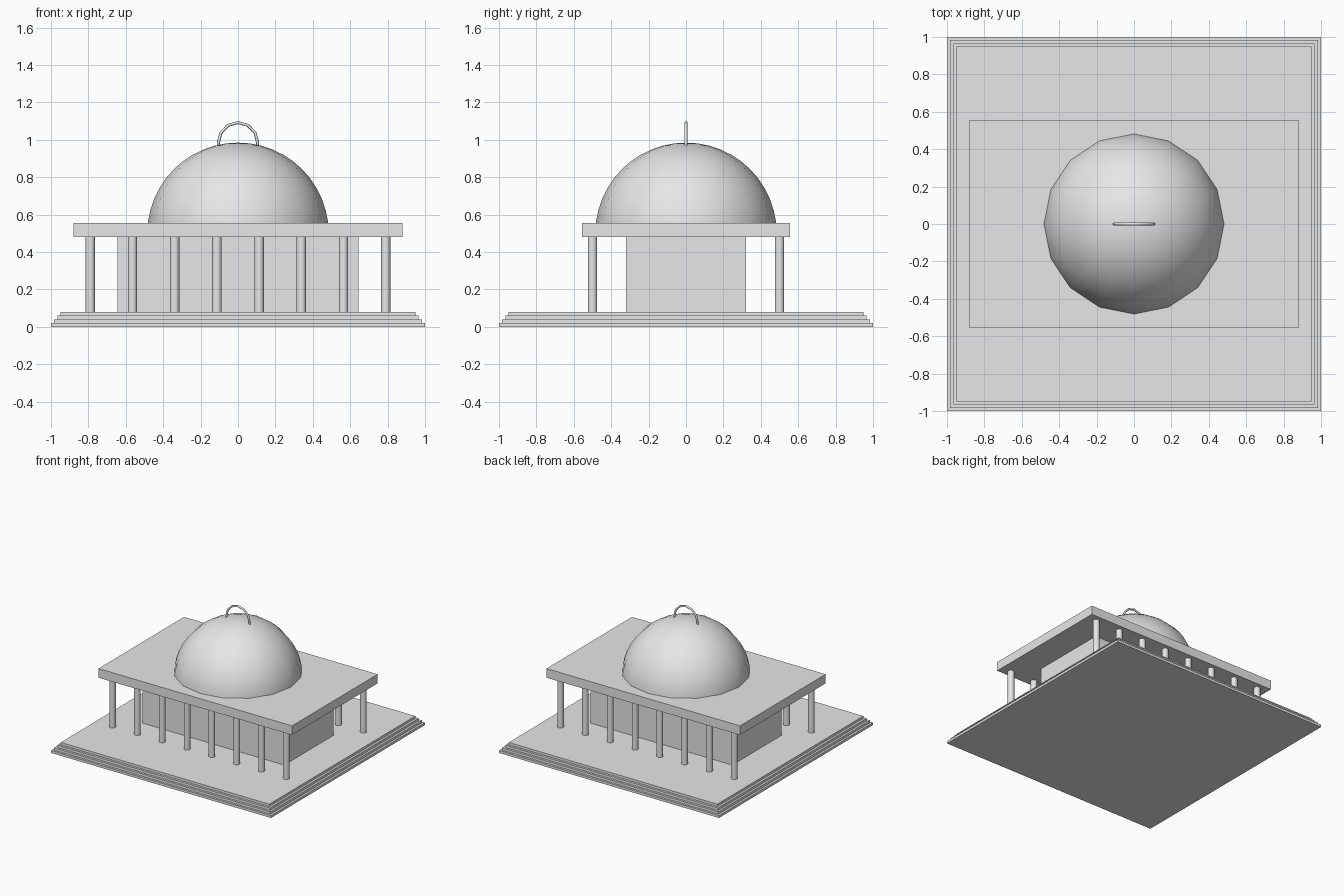
import bpy
import bmesh
from math import sin, cos, pi

cube = bpy.data.objects.get("Cube")
if cube:
    bpy.data.objects.remove(cube, do_unlink=True)

stone = bpy.data.materials.new("light grey stone")
stone.use_nodes = True
GREY = (0.8, 0.8, 0.8, 1)
stone.diffuse_color = GREY
stone.node_tree.nodes["Principled BSDF"].inputs["Base Color"].default_value = GREY


def finish(obj, name, smooth=False):
    obj.name = name
    obj.data.materials.append(stone)
    if smooth:
        bpy.ops.object.select_all(action='DESELECT')
        obj.select_set(True)
        bpy.context.view_layer.objects.active = obj
        bpy.ops.object.shade_smooth_by_angle(angle=pi / 4)
    return obj


def box(name, half_x, half_y, bottom, top):
    bpy.ops.mesh.primitive_cube_add(size=1, location=(0, 0, (bottom + top) / 2))
    obj = bpy.context.object
    obj.scale = (2 * half_x, 2 * half_y, top - bottom)
    bpy.ops.object.transform_apply(location=False, rotation=False, scale=True)
    return finish(obj, name)


# Stepped platform
for i, half in enumerate((1.0, 0.983, 0.966, 0.948)):
    box(f"platform_step_{i + 1}", half, half, i * 0.02, (i + 1) * 0.02)

# Inner hall and flat roof
box("hall_walls", 0.645, 0.32, 0.08, 0.48)
box("roof_slab", 0.88, 0.555, 0.48, 0.555)

# Front and back colonnades
for side, y in (("front", -0.5), ("back", 0.5)):
    for i in range(8):
        x = 0.79 * (2 * i / 7 - 1)
        bpy.ops.mesh.primitive_cylinder_add(
            vertices=16, radius=0.025, depth=0.4, location=(x, y, 0.28))
        finish(bpy.context.object, f"{side}_column_{i + 1}", smooth=True)

# Dome: upper half of a sphere, its rim sunk into the roof
bpy.ops.mesh.primitive_uv_sphere_add(
    segments=16, ring_count=24, radius=0.485, location=(0, 0, 0.5))
dome = bpy.context.object
bm = bmesh.new()
bm.from_mesh(dome.data)
low = [v for v in bm.verts if v.co.z < -0.001]
bmesh.ops.delete(bm, geom=low, context='VERTS')
bm.to_mesh(dome.data)
bm.free()
finish(dome, "dome", smooth=True)

# Arched finial standing on the dome
path = [(0.105, 0.96)]
path += [(0.105 * cos(k * pi / 6), 0.985 + 0.107 * sin(k * pi / 6)) for k in range(7)]
path += [(-0.105, 0.96)]
curve = bpy.data.curves.new("finial_arch", 'CURVE')
curve.dimensions = '3D'
curve.bevel_depth = 0.008
curve.bevel_resolution = 2
curve.use_fill_caps = True
spline = curve.splines.new('POLY')
spline.points.add(len(path) - 1)
for point, (x, z) in zip(spline.points, path):
    point.co = (x, 0, z, 1)
arch = bpy.data.objects.new("finial_arch", curve)
bpy.context.collection.objects.link(arch)
finish(arch, "finial_arch")
